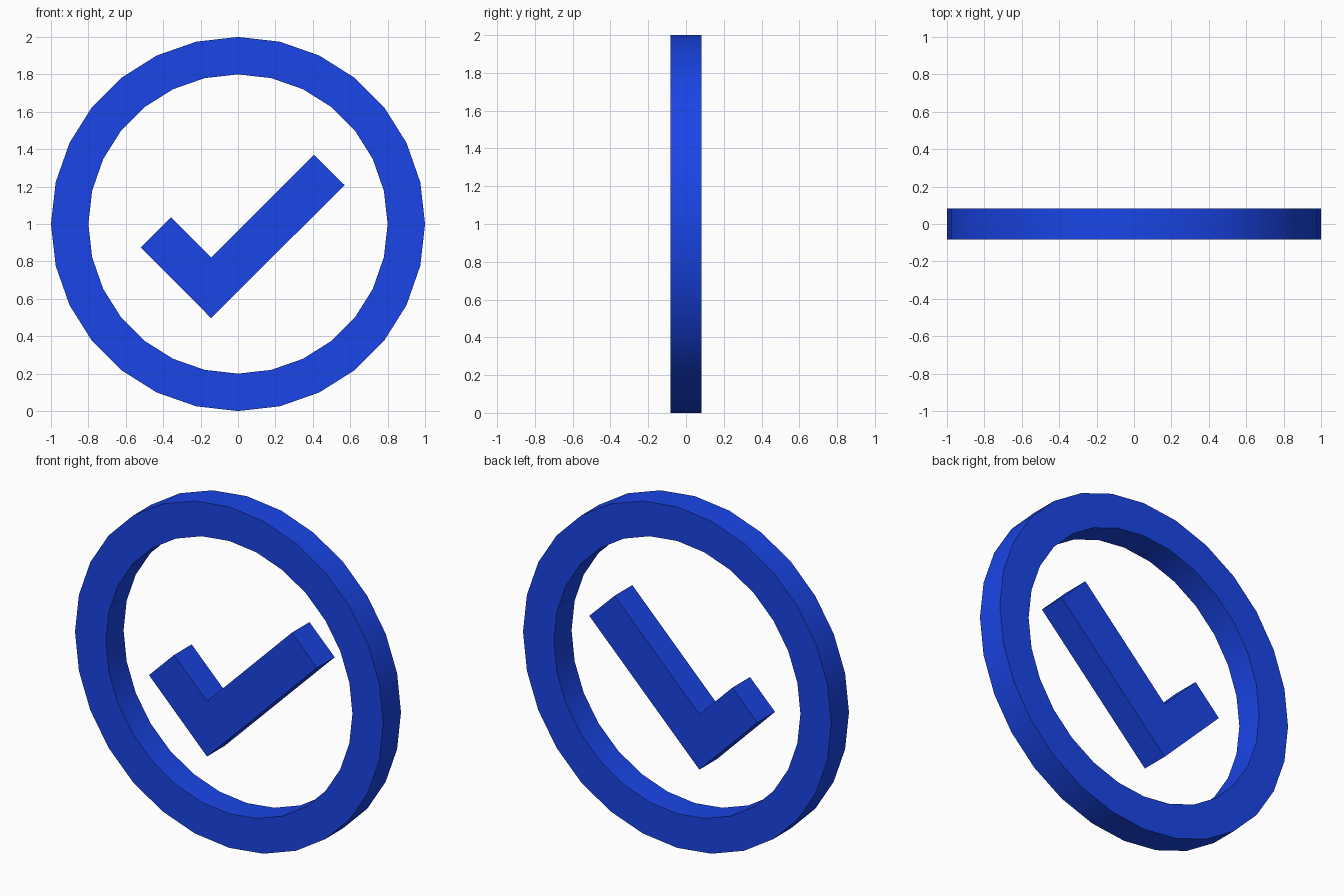
import bpy, bmesh
from math import sin, cos, pi, radians

if "Cube" in bpy.data.objects:
    bpy.data.objects.remove(bpy.data.objects["Cube"])

HALF_DEPTH = 0.082
SIDES = 28

mat = bpy.data.materials.new("blue")
mat.diffuse_color = (0.01, 0.06, 0.8, 1)
mat.use_nodes = True
mat.node_tree.nodes["Principled BSDF"].inputs["Base Color"].default_value = mat.diffuse_color


def finish(name, bm):
    bmesh.ops.recalc_face_normals(bm, faces=bm.faces)
    mesh = bpy.data.meshes.new(name)
    bm.to_mesh(mesh)
    bm.free()
    mesh.materials.append(mat)
    obj = bpy.data.objects.new(name, mesh)
    bpy.context.collection.objects.link(obj)
    return obj


# Outer ring: rectangular section swept around the circle
bm = bmesh.new()
section = [(1.0, -HALF_DEPTH), (1.0, HALF_DEPTH), (0.8, HALF_DEPTH), (0.8, -HALF_DEPTH)]
loops = []
for i in range(SIDES):
    a = 2 * pi * i / SIDES
    loops.append([bm.verts.new((r * cos(a), y, 1 + r * sin(a))) for r, y in section])
for i in range(SIDES):
    p, q = loops[i], loops[(i + 1) % SIDES]
    for k in range(4):
        n = (k + 1) % 4
        bm.faces.new((p[k], p[n], q[n], q[k]))
ring = finish("ring", bm)
bpy.context.view_layer.objects.active = ring
ring.select_set(True)
bpy.ops.object.shade_smooth_by_angle(angle=radians(30))

# Check mark: extruded outline
bm = bmesh.new()
outline = [(-0.52, 0.874), (-0.144, 0.497), (0.57, 1.208),
           (0.406, 1.37), (-0.144, 0.821), (-0.358, 1.035)]
front = bm.faces.new([bm.verts.new((x, -HALF_DEPTH, z)) for x, z in outline])
ext = bmesh.ops.extrude_face_region(bm, geom=[front], use_keep_orig=True)
back = [v for v in ext["geom"] if isinstance(v, bmesh.types.BMVert)]
bmesh.ops.translate(bm, verts=back, vec=(0, 2 * HALF_DEPTH, 0))
finish("check_mark", bm)
